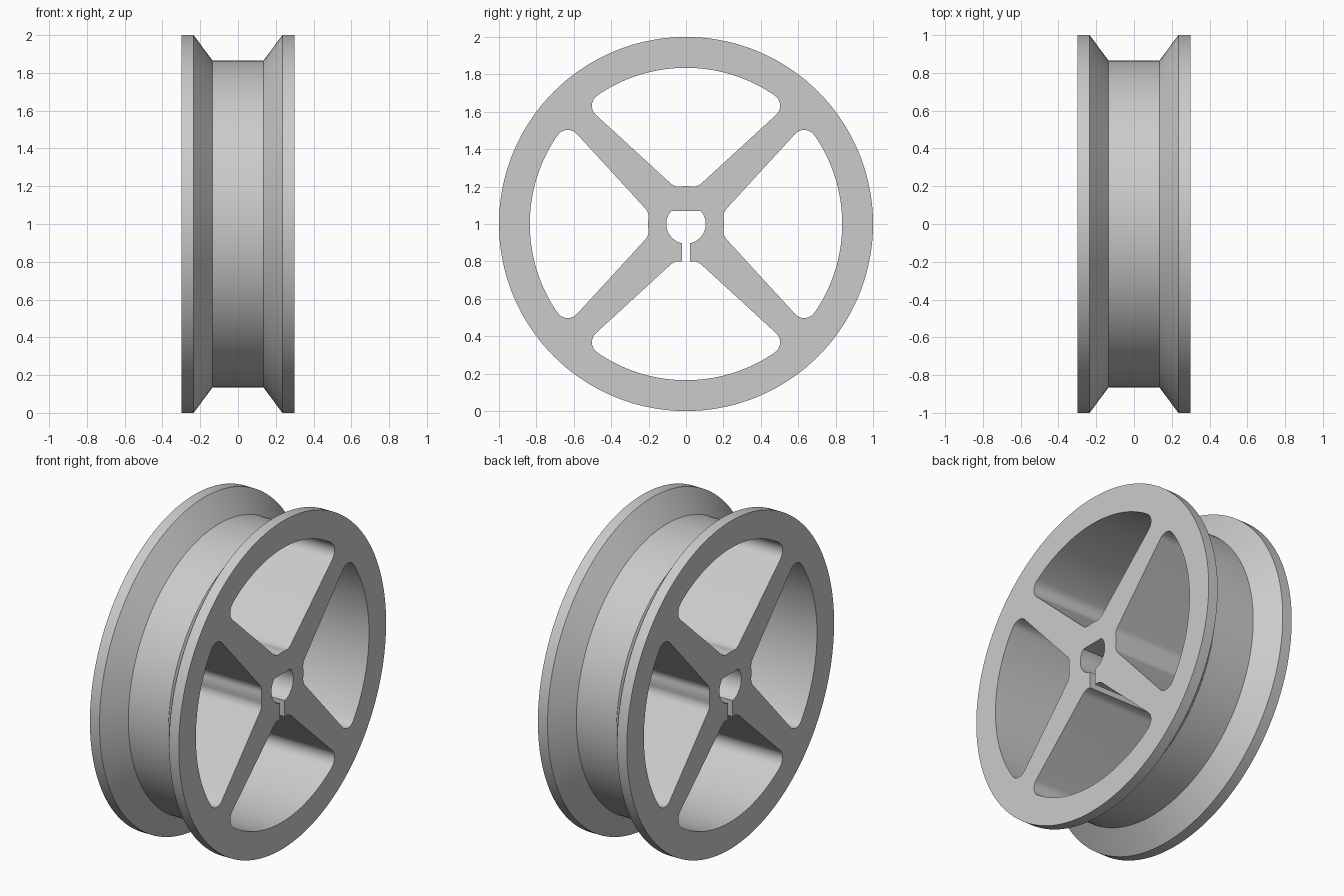
import bpy
import bmesh
from math import sin, cos, radians, asin

cube = bpy.data.objects.get("Cube")
if cube:
    bpy.data.objects.remove(cube, do_unlink=True)

grey = bpy.data.materials.new("plain_grey")
grey.use_nodes = True
colour = (0.6, 0.6, 0.6, 1)
grey.diffuse_color = colour
grey.node_tree.nodes["Principled BSDF"].inputs["Base Color"].default_value = colour


def loft(name, rings):
    """Join matching closed rings of points into a capped solid."""
    bm = bmesh.new()
    loops = [[bm.verts.new(p) for p in ring] for ring in rings]
    count = len(loops[0])
    for a, b in zip(loops, loops[1:]):
        for i in range(count):
            j = (i + 1) % count
            bm.faces.new((a[i], a[j], b[j], b[i]))
    bm.faces.new(loops[0])
    bm.faces.new(loops[-1])
    bmesh.ops.recalc_face_normals(bm, faces=bm.faces)
    mesh = bpy.data.meshes.new(name)
    bm.to_mesh(mesh)
    bm.free()
    mesh.materials.append(grey)
    obj = bpy.data.objects.new(name, mesh)
    bpy.context.collection.objects.link(obj)
    return obj


def arc(centre, radius, start, end, steps):
    """Points of an arc in the wheel plane, angles in degrees."""
    angles = [radians(start + (end - start) * i / steps) for i in range(steps + 1)]
    return [(centre[0] + radius * cos(a), centre[1] + radius * sin(a)) for a in angles]


def prism(name, outline, turn=0):
    """Cutter through the whole width, turned about the axle."""
    c, s = cos(radians(turn)), sin(radians(turn))
    points = [(y * c - z * s, y * s + z * c + 1) for y, z in outline]
    return loft(name, [[(x, y, z) for y, z in points] for x in (-0.5, 0.5)])


# Wheel body: two flanges with a sloped groove between them
profile = [(-0.3, 1), (-0.235, 1), (-0.135, 0.865),
           (0.135, 0.865), (0.235, 1), (0.3, 1)]
wheel = loft("spoked_wheel", [[(x, y, z + 1) for y, z in arc((0, 0), r, 0, 360, 144)[:-1]]
                              for x, r in profile])

# Window between spokes: rounded corners, rim arc and hub arc
half = arc((0.437, 0.632), 0.066, 55.3, -47.5, 12)
half += arc((0.038, 0.266), 0.066, -47.5, -98.1, 8)
hub = arc((0, 0), 0.2027, 81.9, 98.1, 4)[1:-1]
rim = arc((0, 0), 0.835, 124.7, 55.3, 36)[1:-1]
window = half + hub + [(-y, z) for y, z in reversed(half)] + rim
cutters = [prism("window_cutter", window, 90 * i) for i in range(4)]

# Axle bore with a flat top and a slot down to the lower window
flat = 0.07
bore_radius = 0.105
slot = 0.022
flat_angle = 180 - asin(flat / bore_radius) * 57.2958
slot_angle = 270 - asin(slot / bore_radius) * 57.2958
left = arc((0, 0), bore_radius, flat_angle, slot_angle, 20) + [(-slot, -0.3)]
cutters.append(prism("bore_cutter", left + [(-y, z) for y, z in reversed(left)]))

# Cut the openings, then drop the cutters
bpy.context.view_layer.objects.active = wheel
wheel.select_set(True)
for cutter in cutters:
    cutter.hide_render = True
    cut = wheel.modifiers.new("opening", "BOOLEAN")
    cut.operation = "DIFFERENCE"
    cut.solver = "EXACT"
    cut.object = cutter
    bpy.ops.object.modifier_apply(modifier=cut.name)
    bpy.data.objects.remove(cutter, do_unlink=True)

bpy.ops.object.shade_smooth_by_angle(angle=radians(30))
